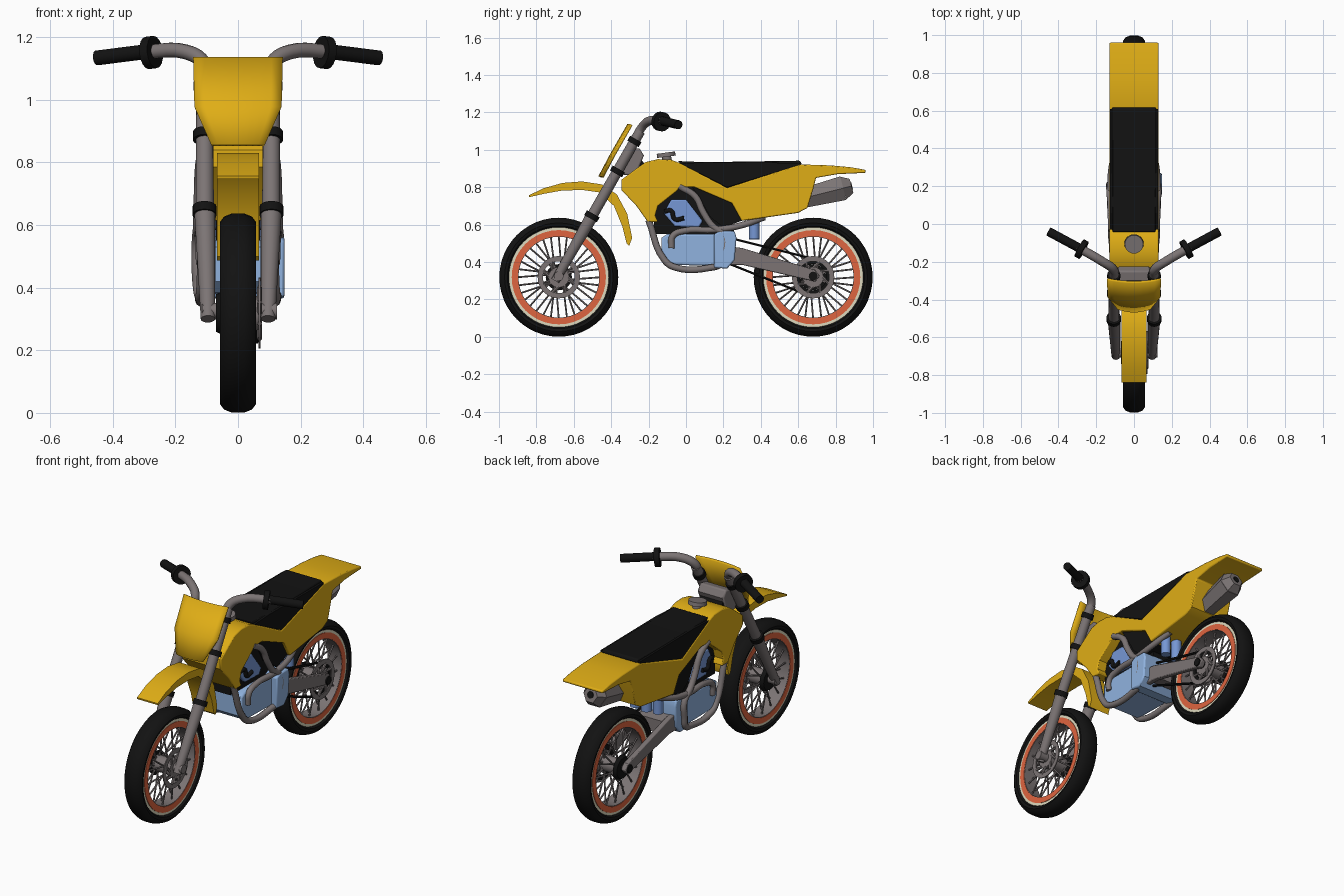
import bpy, bmesh, math
from mathutils import Vector

if "Cube" in bpy.data.objects:
    bpy.data.objects.remove(bpy.data.objects["Cube"])

def material(name, r, g, b):
    m = bpy.data.materials.new(name)
    m.diffuse_color = (r, g, b, 1)
    m.use_nodes = True
    m.node_tree.nodes["Principled BSDF"].inputs["Base Color"].default_value = m.diffuse_color
    return m

YELLOW = material("yellow plastic", .74, .42, .008)
GREY = material("warm grey metal", .2, .175, .175)
BLACK = material("black rubber", .006, .006, .006)
LIGHT = material("light blue engine", .28, .45, .74)
BLUE = material("mid blue cylinder", .18, .31, .66)
ORANGE = material("orange rim", .74, .13, .05)
CREAM = material("cream rim line", .74, .70, .52)

def finish(name, bm, mat, angle=35):
    bmesh.ops.recalc_face_normals(bm, faces=bm.faces)
    me = bpy.data.meshes.new(name)
    bm.to_mesh(me)
    bm.free()
    me.materials.append(mat)
    for p in me.polygons:
        p.use_smooth = True
    me.set_sharp_from_angle(angle=math.radians(angle))
    ob = bpy.data.objects.new(name, me)
    bpy.context.collection.objects.link(ob)
    return ob

def prism(name, pts, x0, x1, mat, bevel=0.0):
    """Side profile (y, z) extruded along x."""
    bm = bmesh.new()
    a = [bm.verts.new((x0, y, z)) for y, z in pts]
    b = [bm.verts.new((x1, y, z)) for y, z in pts]
    bm.faces.new(a)
    bm.faces.new(b)
    for i in range(len(pts)):
        j = (i + 1) % len(pts)
        bm.faces.new((a[i], a[j], b[j], b[i]))
    ob = finish(name, bm, mat)
    if bevel:
        mod = ob.modifiers.new("edge bevel", 'BEVEL')
        mod.width, mod.segments, mod.limit_method = bevel, 2, 'ANGLE'
        mod.angle_limit = math.radians(60)
    return ob

def lathe(name, profile, cy, cz, mat, n=40):
    """Closed (x, radius) loop spun around an axle along x."""
    bm = bmesh.new()
    rings = []
    for i in range(n):
        t = 2 * math.pi * i / n
        rings.append([bm.verts.new((x, cy + r * math.sin(t), cz + r * math.cos(t))) for x, r in profile])
    k = len(profile)
    for i in range(n):
        p, q = rings[i], rings[(i + 1) % n]
        for j in range(k):
            bm.faces.new((p[j], p[(j + 1) % k], q[(j + 1) % k], q[j]))
    return finish(name, bm, mat)

def rods(name, segs, mat, n=12):
    """Straight tapered rods: (start, end, radius start, radius end)."""
    bm = bmesh.new()
    for a, b, r0, r1 in segs:
        a, b = Vector(a), Vector(b)
        q = (b - a).to_track_quat('Z', 'Y')
        rings = []
        for c, r in ((a, r0), (b, r1)):
            rings.append([bm.verts.new(c + q @ Vector((r * math.cos(2 * math.pi * i / n),
                          r * math.sin(2 * math.pi * i / n), 0))) for i in range(n)])
            bm.faces.new(rings[-1])
        for i in range(n):
            j = (i + 1) % n
            bm.faces.new((rings[0][i], rings[0][j], rings[1][j], rings[1][i]))
    return finish(name, bm, mat)

def pipe(name, pts, r, mat):
    """Smooth bent pipe through points, built on both sides."""
    for side, s in (("right", 1), ("left", -1)):
        cu = bpy.data.curves.new(name, 'CURVE')
        cu.dimensions, cu.bevel_depth, cu.bevel_resolution = '3D', r, 3
        cu.resolution_u, cu.use_fill_caps = 5, True
        sp = cu.splines.new('BEZIER')
        sp.bezier_points.add(len(pts) - 1)
        for bp, (x, y, z) in zip(sp.bezier_points, pts):
            bp.co = (s * x, y, z)
            bp.handle_left_type = bp.handle_right_type = 'AUTO'
        cu.materials.append(mat)
        ob = bpy.data.objects.new(side + "_" + name, cu)
        bpy.context.collection.objects.link(ob)

def both(a, b, r0, r1):
    m = lambda p: (-p[0], p[1], p[2])
    return [(a, b, r0, r1), (m(a), m(b), r0, r1)]

# Wheels: tyre, rim rings, hub, spokes, slotted disc
CZ = .319
for label, cy in (("front", -.68), ("rear", .68)):
    lathe(label + "_tyre", [(-.036, .262), (-.054, .275), (-.058, .29), (-.045, .308), (-.02, .318),
          (.02, .318), (.045, .308), (.058, .29), (.054, .275), (.036, .262)], cy, CZ, BLACK, 48)
    lathe(label + "_rim_line", [(-.043, .245), (-.043, .27), (.043, .27), (.043, .245)], cy, CZ, CREAM)
    lathe(label + "_rim", [(-.046, .219), (-.046, .252), (.046, .252), (.046, .219)], cy, CZ, ORANGE)
    lathe(label + "_rim_barrel", [(-.044, .216), (-.044, .222), (.044, .222), (.044, .216)], cy, CZ, GREY)
    rods(label + "_hub", [((-.055, cy, CZ), (.055, cy, CZ), .045, .045)], GREY, 20)
    rods(label + "_hub_cover", [((-.07, cy, CZ), (-.05, cy, CZ), .06, .07)], BLACK, 20)
    spokes = []
    for i in range(32):
        t, s = 2 * math.pi * i / 32, 1 if i % 2 else -1
        u = t + (.35 if i % 4 < 2 else -.35)
        spokes.append(((s * .04, cy + .042 * math.sin(u), CZ + .042 * math.cos(u)),
                       (s * .015, cy + .222 * math.sin(t), CZ + .222 * math.cos(t)), .005, .005))
    rods(label + "_spokes", spokes, GREY, 5)
    lathe(label + "_disc_ring", [(.066, .085), (.066, .113), (.072, .113), (.072, .085)], cy, CZ, GREY)
    lathe(label + "_disc_centre", [(.05, .01), (.05, .055), (.072, .055), (.072, .01)], cy, CZ, GREY, 24)
    rods(label + "_disc_arms", [((.069, cy + .05 * math.sin(t), CZ + .05 * math.cos(t)),
         (.069, cy + .09 * math.sin(t + .4), CZ + .09 * math.cos(t + .4)), .008, .008)
         for t in [i * math.pi / 4 for i in range(8)]], GREY, 6)
lathe("rear_sprocket", [(.055, .07), (.055, .098), (.062, .098), (.062, .07)], .68, CZ, BLACK)
rods("chain", [((.06, .25, .525), (.06, .69, .415), .007, .007),
               ((.06, .22, .395), (.06, .64, .228), .007, .007)], BLACK, 6)
rods("front_axle", [((-.115, -.68, CZ + .006), (.125, -.68, CZ + .006), .026, .026)], GREY)
rods("rear_axle", [((-.115, .68, CZ + .006), (.115, .68, CZ + .006), .024, .024)], BLACK)

# Fork: y follows z along the raked line
def fork(x, z):
    return (x, -.685 + (z - .325) * .568, z)
rods("fork_lowers", both(fork(.096, .30), fork(.106, .65), .023, .034), GREY, 16)
rods("fork_uppers", both(fork(.106, .64), fork(.107, 1.10), .029, .027), GREY, 16)
collars = []
for z, r in ((.645, .039), (.885, .037), (1.045, .035)):
    collars += both(fork(.107, z - .013), fork(.107, z + .013), r, r)
rods("fork_collars", collars, BLACK, 16)
prism("steering_clamp", [(-.36, .87), (-.27, .86), (-.225, .97), (-.25, 1.01), (-.30, 1.0)], -.085, .085, GREY, .008)
prism("steering_stop", [(-.27, .86), (-.21, .91), (-.245, .955)], -.075, .075, BLACK)

# Handlebar, grips and hand guards
pipe("handlebar", [(.107, -.265, 1.07), (.109, -.24, 1.115), (.165, -.2, 1.153), (.30, -.122, 1.153)], .024, GREY)
rods("grips", both((.27, -.138, 1.157), (.452, -.04, 1.134), .024, .024), BLACK, 14)
rods("grip_flanges", both((.265, -.14, 1.153), (.29, -.126, 1.150), .052, .052), BLACK, 16)

# Number plate: bowed sheet given thickness
bm = bmesh.new()
rows = []
for z, hw, y in ((1.134, .142, -.292), (.975, .138, -.383), (.856, .085, -.446)):
    rows.append([bm.verts.new((hw * u / 4, y - .016 * (1 - (u / 4) ** 2), z)) for u in range(-4, 5)])
for p, q in zip(rows, rows[1:]):
    for i in range(8):
        bm.faces.new((p[i], p[i + 1], q[i + 1], q[i]))
plate = finish("front_plate", bm, YELLOW)
mod = plate.modifiers.new("thickness", 'SOLIDIFY')
mod.thickness, mod.offset = .014, 0

# Front mudguard
prism("front_fender", [(-.84, .757), (-.76, .795), (-.66, .823), (-.555, .831), (-.45, .815), (-.37, .762),
      (-.315, .66), (-.288, .53), (-.303, .487), (-.318, .50), (-.34, .59), (-.385, .70), (-.46, .772),
      (-.55, .785), (-.66, .783), (-.76, .765), (-.838, .747)], -.067, .067, YELLOW)

# Tank, shrouds and tail as one side profile
prism("bodywork", [(-.345, .84), (-.265, .90), (-.215, .935), (-.15, .95), (-.08, .947), (-.035, .93),
      (.22, .797), (.61, .922), (.77, .917), (.88, .907), (.96, .893), (.96, .877), (.81, .87), (.695, .85),
      (.68, .79), (.65, .69), (.60, .663), (.297, .62), (.245, .715), (.045, .80), (-.03, .80), (-.055, .775),
      (-.15, .70), (-.165, .65), (-.15, .615), (-.205, .615), (-.265, .70), (-.345, .785)],
      -.13, .13, YELLOW, .006)
prism("seat", [(-.045, .94), (.1, .934), (.61, .942), (.62, .924), (.22, .796), (-.03, .925)],
      -.116, .116, BLACK, .006)
prism("seat_side_trim", [(-.03, .927), (.1, .934), (.61, .93), (.61, .921), (.22, .80)], -.128, .128, BLACK)
rods("fuel_cap", [((0, -.10, .94), (0, -.105, .965), .025, .025), ((0, -.105, .963), (0, -.108, .985), .051, .049)], GREY, 24)

# Engine
prism("engine_case", [(-.13, .42), (-.13, .53), (-.10, .55), (.17, .55), (.17, .38), (-.09, .385)],
      -.113, .113, LIGHT, .01)
prism("clutch_housing", [(.15, .37), (.15, .55), (.18, .565), (.26, .565), (.27, .53), (.26, .41), (.22, .365)],
      -.12, .148, LIGHT, .008)
prism("cylinder", [(-.12, .66), (-.08, .735), (.0, .735), (.09, .62), (.07, .585), (-.06, .59)],
      -.092, .092, BLUE, .008)
prism("engine_core", [(-.17, .55), (-.17, .70), (-.06, .80), (.20, .80), (.26, .55)], -.07, .07, BLACK)
prism("airbox", [(.03, .805), (.245, .74), (.31, .625), (.20, .585), (.13, .64), (.08, .73)], -.112, .112, BLACK)
pipe("cooling_hose", [(.09, -.115, .67), (.097, -.08, .675), (.098, -.06, .63), (.097, -.01, .635)], .012, BLACK)

# Frame cradle, exhaust, muffler, shock and swingarm
pipe("frame_cradle", [(.118, -.035, .805), (.122, .05, .75), (.124, .09, .67), (.126, .14, .595), (.13, .20, .545),
     (.13, .2, .45), (.125, .185, .39), (.12, .13, .37), (.118, -.06, .372), (.115, -.115, .41), (.11, -.2, .625)], .018, GREY)
pipe("exhaust_pipe", [(.118, -.078, .475), (.12, -.07, .54), (.12, -.01, .567), (.125, .15, .572),
     (.12, .29, .595), (.09, .42, .64)], .017, GREY)
rods("muffler", [((0, .62, .74), (0, .84, .795), .06, .075), ((0, .84, .795), (0, .885, .807), .073, .045)], GREY, 6)
rods("muffler_outlet", [((0, .88, .806), (0, .888, .808), .02, .02)], BLACK, 10)
rods("rear_shock", [((0, .365, .52), (0, .365, .66), .03, .03), ((.075, .365, .525), (.075, .365, .64), .028, .028),
                    ((-.075, .365, .525), (-.075, .365, .64), .028, .028)], BLUE, 14)
for side, s in (("right", 1), ("left", -1)):
    prism(side + "_swingarm", [(.22, .385), (.22, .485), (.30, .475), (.69, .358), (.715, .325), (.69, .295), (.30, .385)],
          s * .078, s * .108, GREY, .005)
prism("swingarm_bridge", [(.24, .40), (.24, .48), (.33, .46), (.33, .385)], -.08, .08, GREY)
